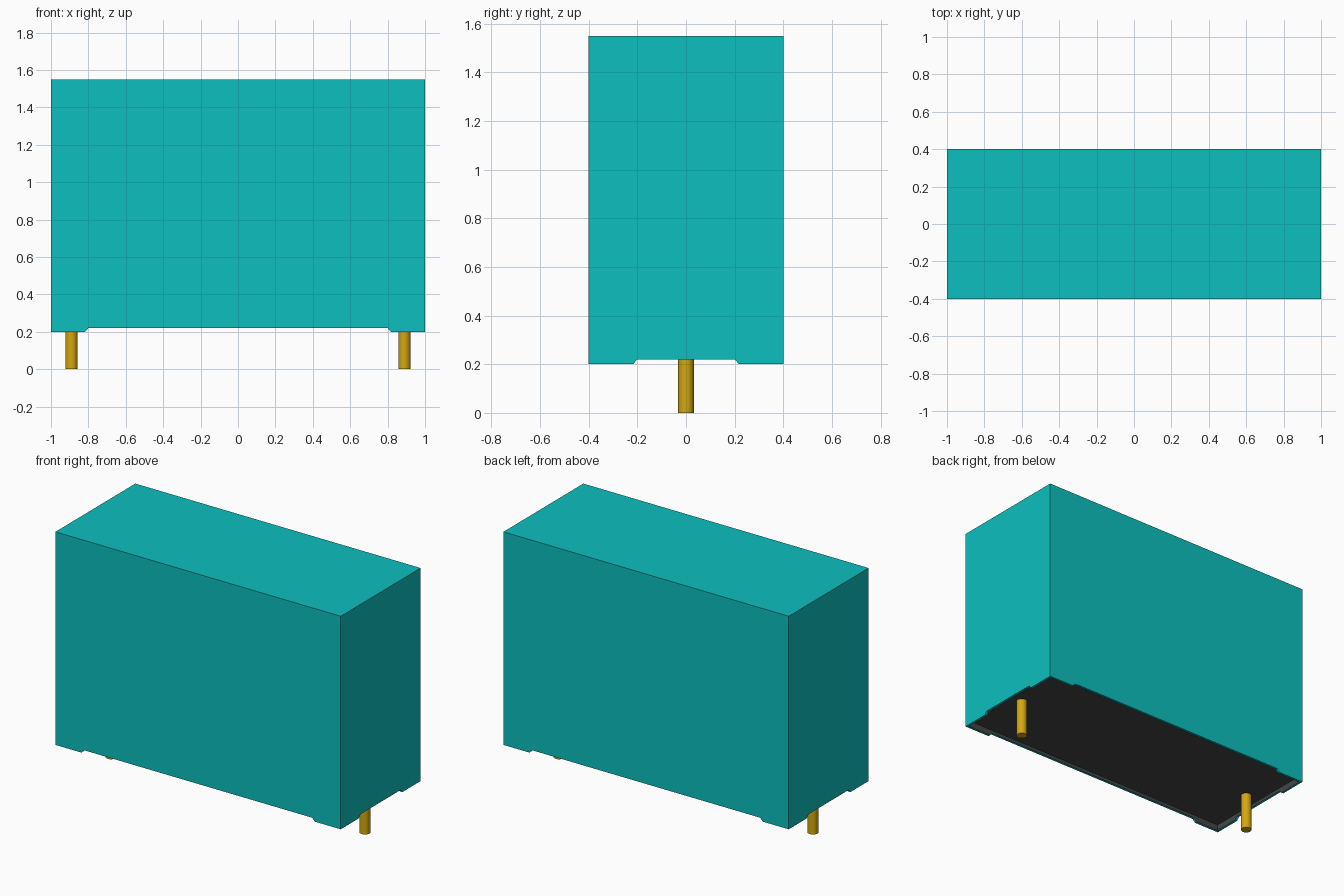
import bpy
import bmesh

cube = bpy.data.objects.get("Cube")
if cube:
    bpy.data.objects.remove(cube, do_unlink=True)

W, D = 1.0, 0.4            # half width and half depth of the case
BOTTOM, TOP = 0.20, 1.55   # case heights
CHAMFER, WALL = 0.04, 0.015
FLOOR = 0.24               # recessed underside
NOTCH = 0.02


def material(name, rgb):
    m = bpy.data.materials.new(name)
    m.use_nodes = True
    m.diffuse_color = (*rgb, 1)
    m.node_tree.nodes["Principled BSDF"].inputs["Base Color"].default_value = (*rgb, 1)
    return m


teal = material("teal plastic", (0.004, 0.52, 0.52))
dark = material("dark resin", (0.06, 0.06, 0.06))
gold = material("gold metal", (0.66, 0.39, 0.005))


def add_object(name, bm, *mats):
    bmesh.ops.recalc_face_normals(bm, faces=bm.faces)
    mesh = bpy.data.meshes.new(name)
    bm.to_mesh(mesh)
    bm.free()
    for m in mats:
        mesh.materials.append(m)
    ob = bpy.data.objects.new(name, mesh)
    bpy.context.collection.objects.link(ob)
    return ob


# Case: chamfered box with a shallow recess in the underside
bm = bmesh.new()
bmesh.ops.create_cube(bm, size=1)
for v in bm.verts:
    v.co.x *= 2 * W
    v.co.y *= 2 * D
    v.co.z = TOP if v.co.z > 0 else BOTTOM
edges = [e for e in bm.edges if any(v.co.z == TOP for v in e.verts)]
bmesh.ops.bevel(bm, geom=edges, offset=CHAMFER, segments=1, affect='EDGES')
bm.normal_update()
under = min(bm.faces, key=lambda f: f.calc_center_median().z)
bmesh.ops.inset_region(bm, faces=[under], thickness=WALL, use_even_offset=True)
ret = bmesh.ops.extrude_face_region(bm, geom=[under])
floor = next(g for g in ret["geom"] if isinstance(g, bmesh.types.BMFace))
for v in floor.verts:
    v.co.z = FLOOR
if under.is_valid:
    bmesh.ops.delete(bm, geom=[under], context='FACES_ONLY')
floor.material_index = 1
for e in floor.edges:
    for f in e.link_faces:
        f.material_index = 1
case = add_object("case", bm, teal, dark)


# Sloped notches in the lower rim, one cut along each direction
def notch_cutter(name, half, along_y):
    s, low = 0.018, BOTTOM - NOTCH
    profile = [(-half - 2 * s, low), (half + 2 * s, low),
               (half, BOTTOM + NOTCH), (-half, BOTTOM + NOTCH)]
    b = bmesh.new()
    verts = [b.verts.new((a, -2, z) if along_y else (-2, a, z)) for a, z in profile]
    face = b.faces.new(verts)
    new = bmesh.ops.extrude_face_region(b, geom=[face])["geom"]
    bmesh.ops.translate(b, vec=(0, 4, 0) if along_y else (4, 0, 0),
                        verts=[g for g in new if isinstance(g, bmesh.types.BMVert)])
    ob = add_object(name, b, teal)
    ob.hide_render = True
    return ob


bpy.context.view_layer.objects.active = case
for name, half, along_y in (("long_notch_cutter", 0.80, True),
                            ("short_notch_cutter", 0.20, False)):
    cutter = notch_cutter(name, half, along_y)
    mod = case.modifiers.new(name, 'BOOLEAN')
    mod.operation = 'DIFFERENCE'
    mod.solver = 'EXACT'
    mod.object = cutter
    bpy.ops.object.modifier_apply(modifier=mod.name)
    bpy.data.objects.remove(cutter, do_unlink=True)

# Contact pins
for name, x in (("left_pin", 0.89), ("right_pin", -0.89)):
    bpy.ops.mesh.primitive_cylinder_add(vertices=24, radius=0.032, depth=FLOOR + 0.01,
                                        location=(x, 0, (FLOOR + 0.01) / 2))
    pin = bpy.context.object
    pin.name = name
    pin.data.materials.append(gold)
    bpy.ops.object.shade_smooth_by_angle()
